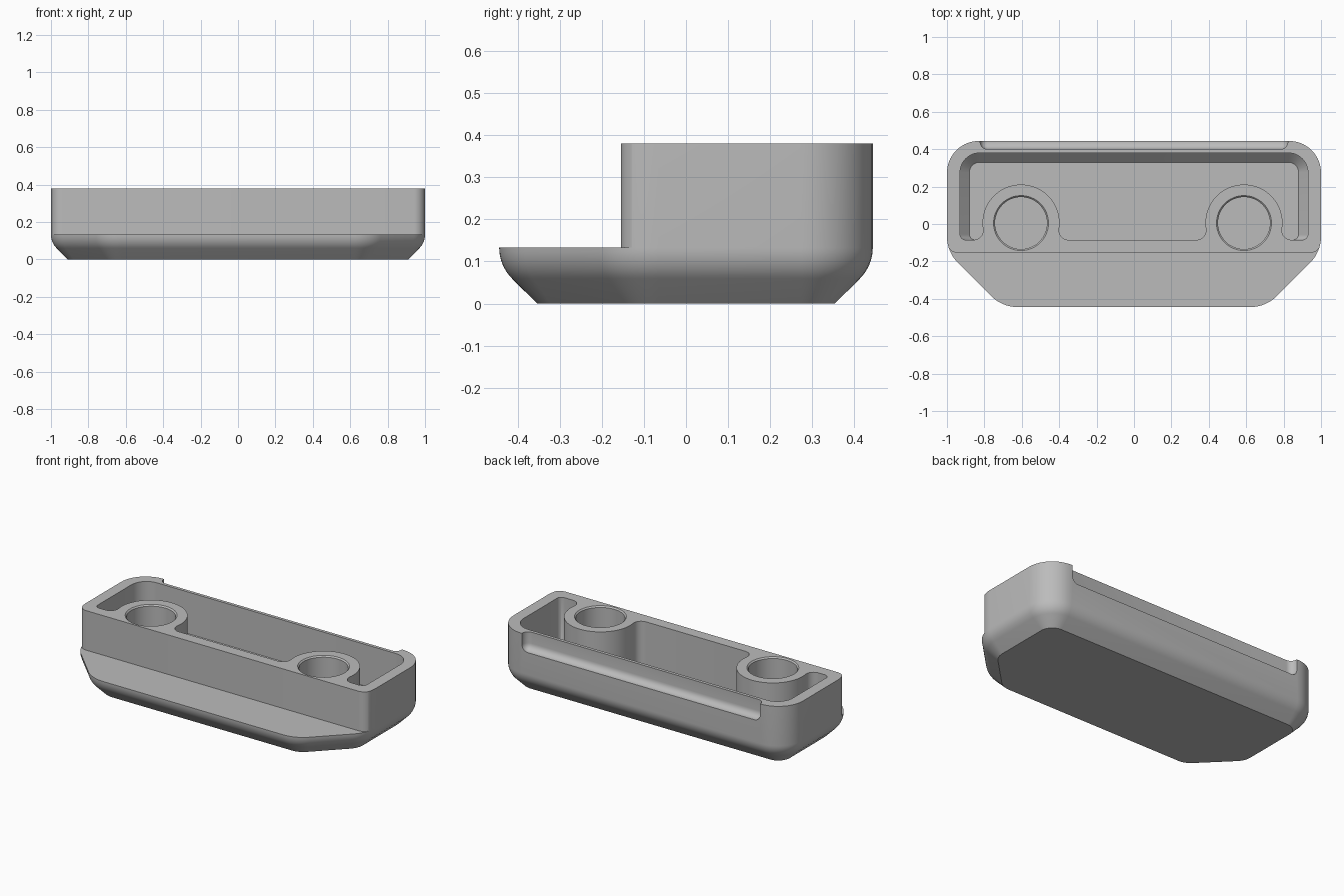
import bpy, bmesh, math
from mathutils import Vector

if "Cube" in bpy.data.objects:
    bpy.data.objects.remove(bpy.data.objects["Cube"])

TOP, STEP, FLOOR = 0.38, 0.133, 0.07
OVER = 0.5  # cutters reach above the rim

gray = bpy.data.materials.new("light gray")
gray.use_nodes = True
color = (0.5, 0.5, 0.5, 1)
gray.diffuse_color = color
gray.node_tree.nodes["Principled BSDF"].inputs["Base Color"].default_value = color


def arc(cx, cy, r, a0, a1, n):
    """Points along an arc, angles in radians."""
    return [(cx + r * math.cos(a0 + (a1 - a0) * i / n),
             cy + r * math.sin(a0 + (a1 - a0) * i / n)) for i in range(n + 1)]


def rounded(corners, inset=0.0, segs=10):
    """Counter-clockwise outline from (x, y, radius) corners, offset inward."""
    pts, count = [], len(corners)
    for i, (x, y, r) in enumerate(corners):
        p = Vector((x, y))
        d0 = (p - Vector(corners[i - 1][:2])).normalized()
        d1 = (Vector(corners[(i + 1) % count][:2]) - p).normalized()
        turn = d0.angle(d1)
        n0 = Vector((-d0.y, d0.x))
        center = p - d0 * r * math.tan(turn / 2) + n0 * r
        start = math.atan2(-n0.y, -n0.x)
        pts += arc(center.x, center.y, r - inset, start, start + turn, segs)
    return pts


def loft(name, rings):
    """Solid skinned through (z, outline) rings."""
    bm = bmesh.new()
    loops = [[bm.verts.new((x, y, z)) for x, y in pts] for z, pts in rings]
    n = len(loops[0])
    bm.faces.new(loops[0][::-1])
    bm.faces.new(loops[-1])
    for low, high in zip(loops, loops[1:]):
        for i in range(n):
            j = (i + 1) % n
            bm.faces.new((low[i], low[j], high[j], high[i]))
    bmesh.ops.recalc_face_normals(bm, faces=bm.faces)
    mesh = bpy.data.meshes.new(name)
    bm.to_mesh(mesh)
    bm.free()
    mesh.materials.append(gray)
    obj = bpy.data.objects.new(name, mesh)
    bpy.context.collection.objects.link(obj)
    return obj


def activate(obj):
    bpy.ops.object.select_all(action="DESELECT")
    obj.select_set(True)
    bpy.context.view_layer.objects.active = obj


def cut(target, cutter):
    """Subtract the cutter and discard it."""
    activate(target)
    mod = target.modifiers.new("cut", "BOOLEAN")
    mod.operation, mod.solver, mod.object = "DIFFERENCE", "EXACT", cutter
    bpy.ops.object.modifier_apply(modifier=mod.name)
    bpy.data.objects.remove(cutter)


# Housing: clipped front corners, 45 degree underside blending into the walls
plan = [(-0.705, -0.444, 0.2), (0.705, -0.444, 0.2), (1, -0.149, 0.2),
        (1, 0.444, 0.17), (-1, 0.444, 0.17), (-1, -0.149, 0.2)]
blend, slope = 0.104, 0.0595
rings = [(0, rounded(plan, 0.09))]
for i in range(9):
    a = math.radians(45) * (1 - i / 8)
    rings.append((STEP - blend * math.sin(a), rounded(plan, blend * (1 - math.cos(a)))))
rings.append((TOP, rounded(plan)))
housing = loft("housing", rings)

# Front step with rounded shoulders
fr, fy = 0.06, -0.155
step = [(-1.2, -0.7), (1.2, -0.7), (1.2, fy + fr)]
step += arc(1 - fr, fy + fr, fr, 0, -math.pi / 2, 8)
step += arc(fr - 1, fy + fr, fr, -math.pi / 2, -math.pi, 8)
step += [(-1.2, fy + fr)]
cut(housing, loft("step_cutter", [(STEP, step), (OVER, step)]))

# Cavity with a sloped floor edge along the sides and back
wall = -0.085


def cavity_outline(x, back, r):
    return rounded([(-x, wall, 0.03), (x, wall, 0.03), (x, back, r), (-x, back, r)])


wide = cavity_outline(0.93, 0.38, 0.105)
cavity = loft("cavity_cutter", [(FLOOR, cavity_outline(0.88, 0.33, 0.055)),
                                (FLOOR + 0.05, wide), (OVER, wide)])

# Screw posts left standing in the cavity, flared into the front wall
post_r, flare, post_y = 0.206, 0.05, 0.005
post_xs = (-0.604, 0.588)
rise = wall + flare - post_y
reach = math.sqrt((post_r + flare) ** 2 - rise ** 2)
tilt = math.atan2(-rise, reach)
for cx in post_xs:
    post = arc(cx + reach, wall + flare, flare, 1.5 * math.pi, math.pi - tilt, 8)
    post += arc(cx, post_y, post_r, -tilt, math.pi + tilt, 40)[1:-1]
    post += arc(cx - reach, wall + flare, flare, tilt, -math.pi / 2, 8)
    post += [(cx - reach, wall - 0.1), (cx + reach, wall - 0.1)]
    cut(cavity, loft("post_form", [(0, post), (OVER + 0.1, post)]))
cut(housing, cavity)

# Blind post holes with a fine chamfer at the mouth
for cx in post_xs:
    narrow, mouth = (arc(cx, post_y, r, 0, 2 * math.pi, 48)[:-1] for r in (0.139, 0.147))
    cut(housing, loft("hole_cutter", [(FLOOR, narrow), (TOP - 0.008, narrow),
                                      (TOP, mouth), (OVER, mouth)]))

# Scooped finger notch along the back rim
notch = [(-0.823, 0.4), (0.823, 0.4), (0.823, 0.6), (-0.823, 0.6)]
scoop = loft("notch_cutter", [(0.27, notch), (OVER, notch)])
activate(scoop)
bevel = scoop.modifiers.new("round", "BEVEL")
bevel.width, bevel.segments = 0.04, 6
bpy.ops.object.modifier_apply(modifier=bevel.name)
cut(housing, scoop)

# Smooth curved walls, keep crisp edges
activate(housing)
bpy.ops.object.shade_smooth_by_angle(angle=math.radians(30))
